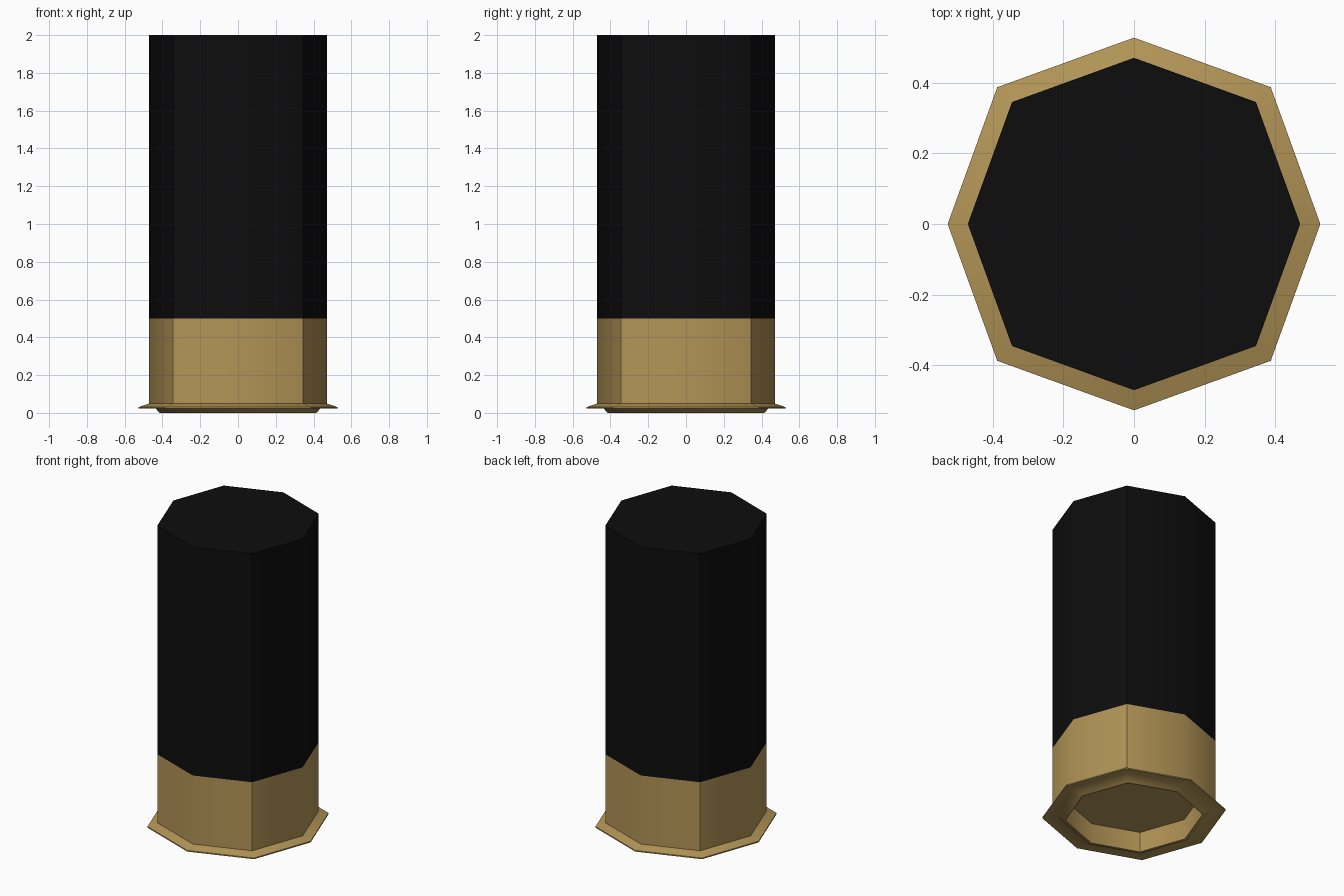
import bpy, bmesh, math

if "Cube" in bpy.data.objects:
    bpy.data.objects.remove(bpy.data.objects["Cube"])


def material(name, rgb):
    m = bpy.data.materials.new(name)
    m.diffuse_color = (*rgb, 1)
    m.use_nodes = True
    m.node_tree.nodes["Principled BSDF"].inputs["Base Color"].default_value = m.diffuse_color
    return m


def lathe(name, profile, mat, cap_first=False, cap_last=False, angle=50):
    """Revolve (radius, z) points into eight sides; diagonal corners sit slightly further out."""
    bm = bmesh.new()
    rings = []
    for r, z in profile:
        ring = []
        for i in range(8):
            a = i * math.pi / 4
            k = r * (1.038 if i % 2 else 1.0)
            ring.append(bm.verts.new((k * math.cos(a), k * math.sin(a), z)))
        rings.append(ring)
    for a, b in zip(rings, rings[1:]):
        for i in range(8):
            j = (i + 1) % 8
            bm.faces.new((a[i], a[j], b[j], b[i]))
    if cap_first:
        bm.faces.new(rings[0][::-1])
    if cap_last:
        bm.faces.new(rings[-1])
    bmesh.ops.recalc_face_normals(bm, faces=bm.faces)
    me = bpy.data.meshes.new(name)
    bm.to_mesh(me)
    bm.free()
    ob = bpy.data.objects.new(name, me)
    bpy.context.collection.objects.link(ob)
    me.materials.append(mat)
    bpy.ops.object.select_all(action='DESELECT')
    ob.select_set(True)
    bpy.context.view_layer.objects.active = ob
    bpy.ops.object.shade_smooth_by_angle(angle=math.radians(angle))
    return ob


black = material("black plastic", (0.004, 0.004, 0.004))
brass = material("brass", (0.45, 0.30, 0.095))

# plastic tube with a flat closed top
lathe("tube", [(0.47, 0.5), (0.47, 2.0)], black, cap_last=True)

# brass base: recessed floor, raised lip, flared rim, side wall
lathe("brass_base", [
    (0.39, 0.13), (0.395, 0.0), (0.415, 0.0), (0.435, 0.022),
    (0.527, 0.022), (0.527, 0.03), (0.47, 0.05), (0.47, 0.5),
], brass, cap_first=True)
